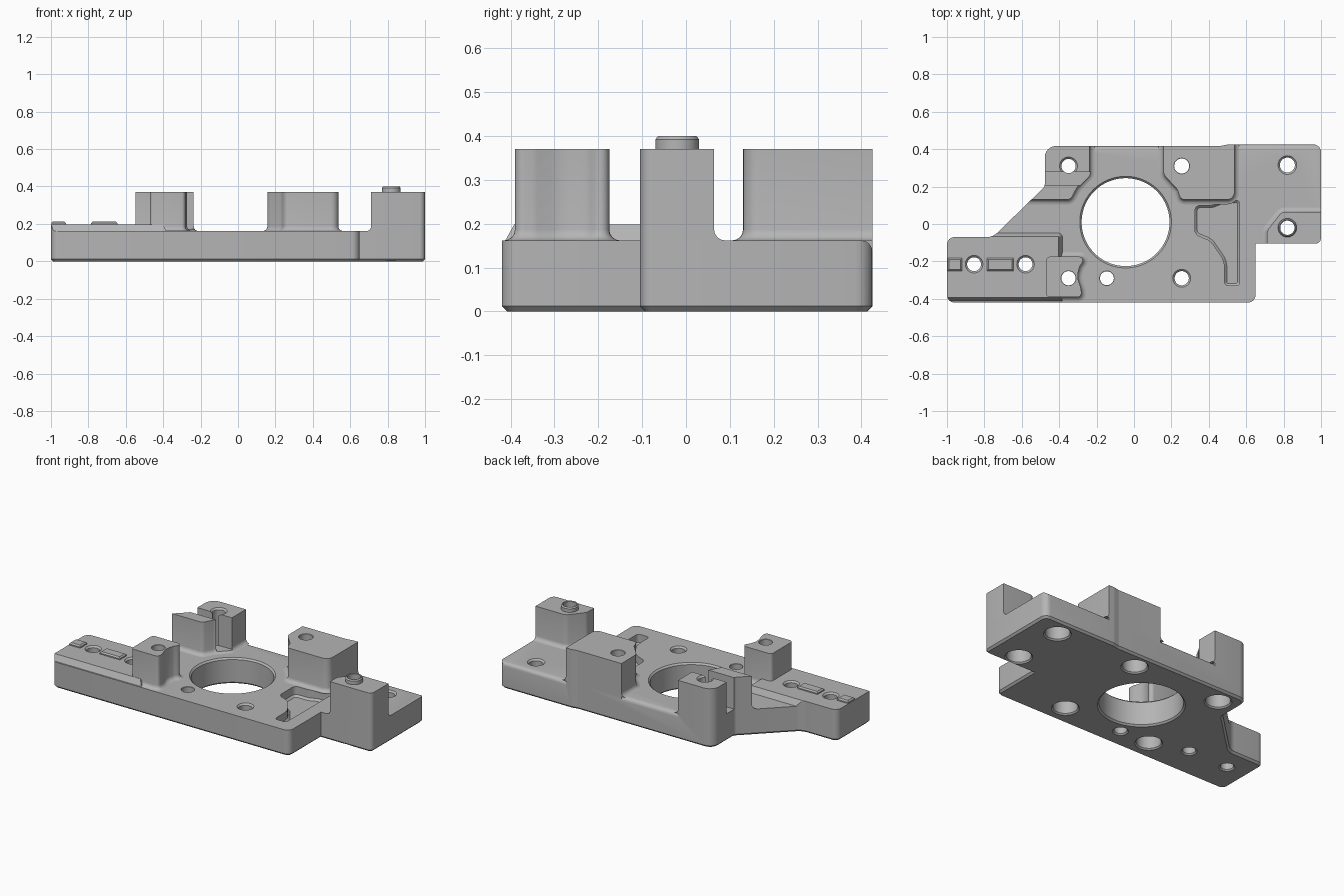
import bpy, bmesh
from math import pi, sin, cos, tan
from mathutils import Vector

if "Cube" in bpy.data.objects:
    bpy.data.objects.remove(bpy.data.objects["Cube"])

TOP, RAIL, POST = 0.162, 0.198, 0.37

grey = bpy.data.materials.new("machined grey")
grey.use_nodes = True
grey.diffuse_color = (0.46, 0.46, 0.46, 1)
grey.node_tree.nodes["Principled BSDF"].inputs["Base Color"].default_value = grey.diffuse_color


def outline(corners, steps=6):
    """Counter-clockwise polygon with each (x, y, radius) corner rounded."""
    pts = []
    for i, (x, y, r) in enumerate(corners):
        p = Vector((x, y))
        a = (Vector(corners[i - 1][:2]) - p).normalized()
        b = (Vector(corners[(i + 1) % len(corners)][:2]) - p).normalized()
        if r == 0:
            pts.append(p)
            continue
        half = a.angle(b) / 2
        centre = p + (a + b).normalized() * r / sin(half)
        u, v = p + a * r / tan(half) - centre, p + b * r / tan(half) - centre
        for k in range(steps + 1):
            t = k / steps
            sweep = u.angle(v)
            pts.append(centre + (u * sin((1 - t) * sweep) + v * sin(t * sweep)) / sin(sweep))
    return pts


def offset(pts, d):
    """Grow a counter-clockwise polygon by d."""
    out = []
    for i, p in enumerate(pts):
        e = (p - pts[i - 1]).normalized()
        f = (pts[(i + 1) % len(pts)] - p).normalized()
        n, m = Vector((e.y, -e.x)), Vector((f.y, -f.x))
        out.append(p + (n + m) * d / max(0.4, 1 + n.dot(m)))
    return out


def level(pts, z, d=0):
    return [(p.x, p.y, z) for p in (offset(pts, d) if d else pts)]


def circle(x, y, r, z, n=48):
    return [(x + r * cos(2 * pi * k / n), y + r * sin(2 * pi * k / n), z) for k in range(n)]


def loft(name, rings):
    """Closed solid skinned through rings of equal length."""
    bm = bmesh.new()
    loops = [[bm.verts.new(p) for p in ring] for ring in rings]
    bm.faces.new(loops[0][::-1])
    bm.faces.new(loops[-1])
    n = len(loops[0])
    for lo, hi in zip(loops, loops[1:]):
        for i in range(n):
            j = (i + 1) % n
            bm.faces.new((lo[i], lo[j], hi[j], hi[i]))
    bmesh.ops.recalc_face_normals(bm, faces=bm.faces)
    mesh = bpy.data.meshes.new(name)
    bm.to_mesh(mesh)
    bm.free()
    mesh.materials.append(grey)
    ob = bpy.data.objects.new(name, mesh)
    bpy.context.collection.objects.link(ob)
    return ob


def boolean(ob, tool, operation):
    bpy.context.view_layer.objects.active = ob
    mod = ob.modifiers.new("cut", "BOOLEAN")
    mod.operation, mod.object, mod.solver = operation, tool, "EXACT"
    bpy.ops.object.modifier_apply(modifier=mod.name)


def box(name, x0, x1, y0, y1, z0, z1, chamfer=0):
    pts = outline([(x0, y0, 0), (x1, y0, 0), (x1, y1, 0), (x0, y1, 0)])
    return loft(name, [level(pts, z0), level(pts, z1 - chamfer), level(pts, z1, -chamfer)]
                if chamfer else [level(pts, z0), level(pts, z1)])


# Base plate with a chamfered underside
plate = outline([(-1, -.42, .04), (.65, -.42, .04), (.65, -.105, 0), (1, -.105, .03),
                 (1, .425, .04), (.5, .425, .03), (.46, .417, .03), (-.477, .417, .06),
                 (-.477, .2, .03), (-.755, -.07, .08), (-1, -.07, .04)])
base = loft("base_plate", [level(plate, 0, -.012), level(plate, .012), level(plate, TOP)])
envelope = loft("envelope", [level(plate, -.1), level(plate, .6)])

# Posts with a flared foot, clipped to the plate edges
F = .025


def post(name, corners):
    pts = outline(corners)
    foot = [level(pts, TOP + F * (1 - cos(a)), F * (1 - sin(a)))
            for a in (0, pi / 8, pi / 4, 3 * pi / 8)]
    ob = loft(name, foot + [level(pts, TOP + F), level(pts, POST)])
    boolean(ob, envelope, "INTERSECT")
    return ob


front_post = post("front_left_post", [
    (-.47, -.39, .02), (-.28, -.39, .02), (-.283, -.345, .05), (-.305, -.28, .1),
    (-.29, -.225, .06), (-.253, -.175, .02), (-.47, -.175, .02)])
slotted_post = post("slotted_post", [
    (-.55, .13, 0), (-.34, .13, .03), (-.305, .195, .04), (-.237, .265, .04),
    (-.237, .5, 0), (-.55, .5, 0)])
back_post = post("back_post", [
    (.157, .5, 0), (.157, .265, .06), (.232, .185, .05), (.25, .13, .03),
    (.537, .13, .04), (.537, .5, 0)])
pin_post = post("pin_post", [
    (.712, -.2, 0), (1.1, -.2, 0), (1.1, .064, 0), (.79, .064, .04), (.712, -.035, .04)])

# Raised rail on the long arm
strip = outline([(-1.1, -.4, 0), (-.395, -.4, 0), (-.395, -.06, .01), (-1.1, -.06, 0)])
rail = loft("arm_rail", [level(strip, TOP, .012), level(strip, RAIL, -.008)])
boolean(rail, envelope, "INTERSECT")

# Locating bars on the rail and the pin on its post
bars = [box("middle_bar", -.785, -.645, -.25, -.183, RAIL - .02, .213, .008),
        box("end_bar", -.998, -.92, -.25, -.183, RAIL - .02, .213, .008)]
pin = loft("locating_pin", [circle(.82, -.02, r, z)
                            for r, z in ((.05, POST - .02), (.05, .392), (.044, .4))])

parts = [base, front_post, slotted_post, back_post, pin_post, rail, pin]
cutters = []

# Slot through the split post
slot = box("slot_cutter", -.6, -.1, .205, .278, TOP + .01, .6)
boolean(slotted_post, slot, "DIFFERENCE")

# Screw holes: x, y, radius, lower radius, rim height, rim width
holes = [(-.855, -.215, .037, .037, RAIL, .01), (-.58, -.215, .037, .037, RAIL, .01),
         (-.145, -.29, .037, .037, TOP, .002), (-.35, -.29, .038, .07, POST, .002),
         (.255, -.29, .038, .07, TOP, .01), (.82, .315, .04, .07, TOP, .01),
         (.82, -.02, .038, .07, .4, .003), (.255, .31, .04, .07, POST, .002),
         (-.35, .31, .038, .07, POST, .01)]
for x, y, r, low, rim, w in holes:
    rings = [(low + .008, -.05), (low + .008, 0), (low, .008), (low, .1), (r, .101),
             (r, rim - w), (r + w, rim), (r + w, rim + .1)]
    cutters.append((loft("hole_cutter", [circle(x, y, a, z) for a, z in rings]), parts))

# Large bore with chamfered rims
bore = [(.245, -.05), (.245, 0), (.235, .01), (.235, TOP - .01), (.245, TOP), (.245, .19)]
cutters.append((loft("bore_cutter", [circle(-.045, .01, r, z, 96) for r, z in bore]), [base]))

# Shallow curved pocket
pocket = outline([(.565, -.33, .02), (.565, .128, .02), (.47, .12, .06), (.42, .1, .06),
                  (.325, .1, .03), (.325, -.055, .04), (.41, -.09, .08), (.485, -.2, .12),
                  (.485, -.33, .02)])
cutters.append((loft("pocket_cutter", [level(pocket, .1, -.012), level(pocket, .112),
                                       level(pocket, .3)]), [base]))

# Eased back edges between the posts
for x0, x1, y in ((-.237, .157, .417), (.537, 1.1, .425)):
    arc = [(y - .025 + .025 * sin(a), TOP - .025 + .025 * cos(a))
           for a in (0, pi / 8, pi / 4, 3 * pi / 8, pi / 2)]
    section = arc + [(y + .05, TOP - .025), (y + .05, .25), (y - .025, .25)]
    cutters.append((loft("edge_cutter", [[(x, a, z) for a, z in section]
                                         for x in (x0, x1)]), [base]))

for tool, targets in cutters:
    lo = [min(v.co[k] for v in tool.data.vertices) for k in (0, 1)]
    hi = [max(v.co[k] for v in tool.data.vertices) for k in (0, 1)]
    for ob in targets:
        vs = [v.co for v in ob.data.vertices]
        if all(min(v[k] for v in vs) < hi[k] and max(v[k] for v in vs) > lo[k] for k in (0, 1)):
            boolean(ob, tool, "DIFFERENCE")
for tool in [t for t, _ in cutters] + [envelope, slot]:
    bpy.data.objects.remove(tool)

# Smooth curved walls, keep edges sharp
bpy.ops.object.select_all(action="DESELECT")
for ob in parts + bars:
    ob.select_set(True)
bpy.context.view_layer.objects.active = base
bpy.ops.object.shade_smooth_by_angle(angle=pi / 6)
